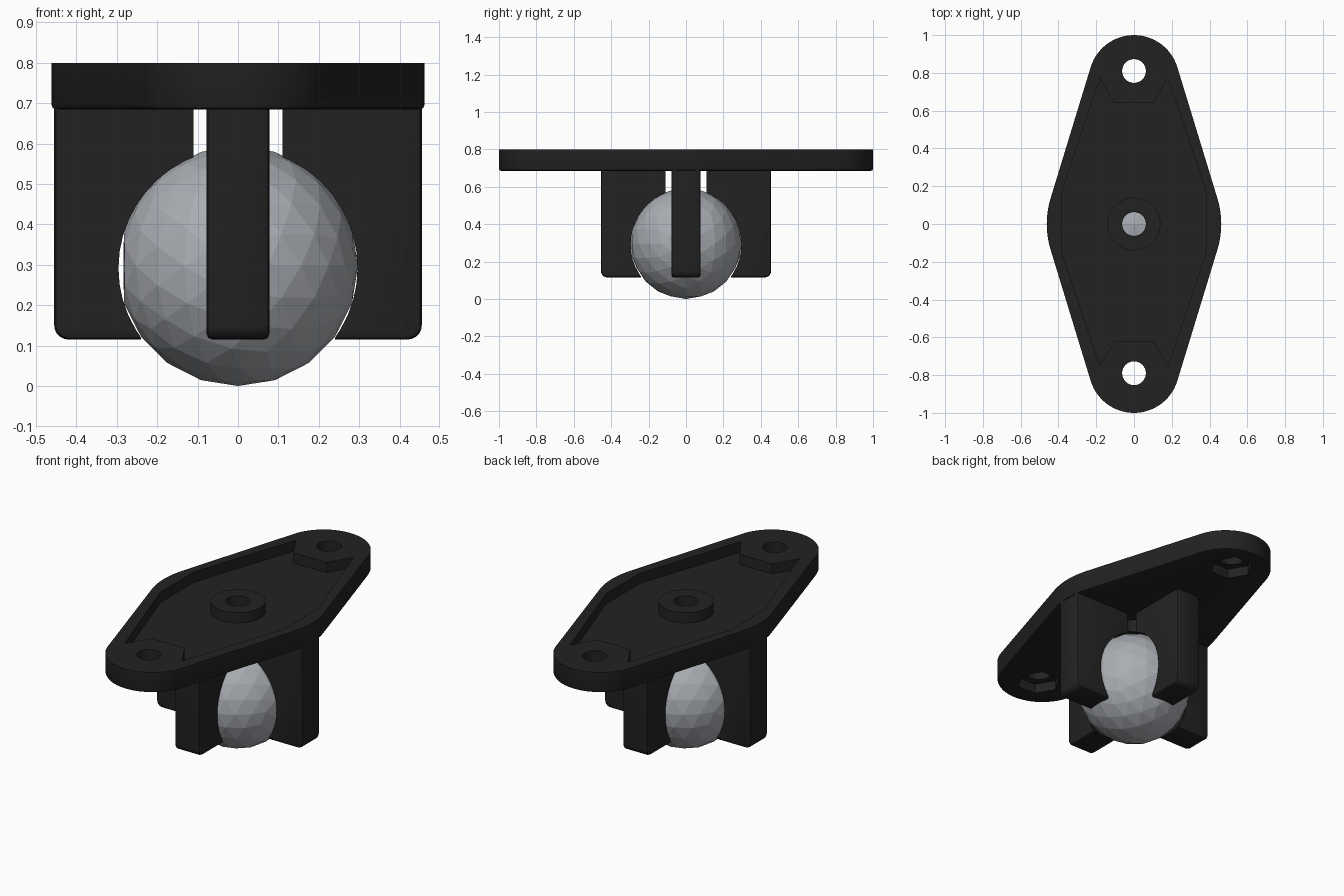
import bpy, bmesh
from math import pi, sin, cos, asin
from mathutils import Matrix, Vector

if "Cube" in bpy.data.objects:
    bpy.data.objects.remove(bpy.data.objects["Cube"], do_unlink=True)


def material(name, rgb):
    m = bpy.data.materials.new(name)
    m.use_nodes = True
    m.diffuse_color = (*rgb, 1)
    m.node_tree.nodes["Principled BSDF"].inputs["Base Color"].default_value = (*rgb, 1)
    return m


BLACK = material("black plastic", (0.016, 0.016, 0.016))
GREY = material("light grey ball", (0.40, 0.42, 0.45))


def make(name, bm, mat):
    bmesh.ops.recalc_face_normals(bm, faces=bm.faces)
    me = bpy.data.meshes.new(name)
    bm.to_mesh(me)
    bm.free()
    me.materials.append(mat)
    ob = bpy.data.objects.new(name, me)
    bpy.context.collection.objects.link(ob)
    return ob


def prism(points, z0, z1):
    bm = bmesh.new()
    base = bm.faces.new([bm.verts.new((x, y, z0)) for x, y in points])
    top = bmesh.ops.extrude_face_region(bm, geom=[base])["geom"]
    verts = [g for g in top if isinstance(g, bmesh.types.BMVert)]
    bmesh.ops.translate(bm, verts=verts, vec=(0, 0, z1 - z0))
    return bm


def ring(r, n, y=0, start=0):
    return [(r * cos(start + 2 * pi * i / n), y + r * sin(start + 2 * pi * i / n)) for i in range(n)]


def cut(ob, bm):
    """Subtract a temporary solid from ob and bake the result."""
    cutter = make("cutter", bm, BLACK)
    cutter.hide_render = True
    mod = ob.modifiers.new("cut", 'BOOLEAN')
    mod.operation, mod.solver, mod.object = 'DIFFERENCE', 'EXACT', cutter
    deps = bpy.context.evaluated_depsgraph_get()
    me = bpy.data.meshes.new_from_object(ob.evaluated_get(deps))
    ob.modifiers.clear()
    ob.data = me
    bpy.data.objects.remove(cutter, do_unlink=True)


def smooth(ob):
    bpy.ops.object.select_all(action='DESELECT')
    ob.select_set(True)
    bpy.context.view_layer.objects.active = ob
    bpy.ops.object.shade_smooth_by_angle(angle=0.5)


BOTTOM, TOP, FLOOR = 0.685, 0.80, 0.742
HOLE, SHIFT = 0.063, 0.01

# Flange outline: large middle arc blended into two small end arcs
R, r, d = 0.462, 0.24, 0.76
a = asin((R - r) / d)


def arc(radius, cy, t0, t1, n):
    return [(radius * cos(t0 + (t1 - t0) * i / n), cy + radius * sin(t0 + (t1 - t0) * i / n))
            for i in range(n + 1)]


outline = (arc(R, 0, -a, a, 10) + arc(r, d, a, pi - a, 28)
           + arc(R, 0, pi - a, pi + a, 10) + arc(r, -d, pi + a, 2 * pi - a, 28))
bm = prism(outline, BOTTOM, TOP)
rim = [e for e in bm.edges if all(v.co.z < BOTTOM + 0.001 for v in e.verts)]
bmesh.ops.bevel(bm, geom=rim, offset=0.012, segments=2, affect='EDGES', profile=0.5)
flange = make("flange_plate", bm, BLACK)

# Recess in the top, leaving hexagonal pads around the screw holes
half = [(0.385, 0.15), (0.18, 0.76), (0.102, 0.63), (-0.102, 0.63), (-0.18, 0.76), (-0.385, 0.15)]
pocket = half + [(-x, -y) for x, y in half]
cut(flange, prism([(x, y + SHIFT) for x, y in pocket], FLOOR, TOP + 0.1))

# Screw holes with hexagonal nut traps underneath, and the centre hole
for y in (0.80 + SHIFT, -0.80 + SHIFT):
    cut(flange, prism(ring(HOLE, 32, y), BOTTOM - 0.1, TOP + 0.1))
    cut(flange, prism(ring(0.115, 6, y), BOTTOM - 0.1, BOTTOM + 0.055))
cut(flange, prism(ring(HOLE, 32), BOTTOM - 0.1, TOP + 0.1))
smooth(flange)

# Collar around the centre hole
collar = make("centre_collar", prism(ring(0.14, 40), FLOOR - 0.005, TOP), BLACK)
cut(collar, prism(ring(HOLE, 32), BOTTOM - 0.1, TOP + 0.1))
smooth(collar)

# Four claws, hollowed out by a spherical socket
CENTRE = Vector((0, 0, 0.292))
IN, OUT, WIDE, LOW = 0.11, 0.455, 0.078, 0.115
for i, name in enumerate(("left", "back", "right", "front")):
    bm = bmesh.new()
    bmesh.ops.create_cube(bm, size=1)
    bmesh.ops.scale(bm, verts=bm.verts, vec=(OUT - IN, 2 * WIDE, BOTTOM + 0.005 - LOW))
    bmesh.ops.translate(bm, verts=bm.verts, vec=((IN + OUT) / 2, 0, (LOW + BOTTOM + 0.005) / 2))
    corner = [e for e in bm.edges if all(v.co.x > OUT - 0.01 and v.co.z < LOW + 0.01 for v in e.verts)]
    bmesh.ops.bevel(bm, geom=corner, offset=0.035, segments=5, affect='EDGES', profile=0.5)
    # soften the long outer edges of both side faces
    sides = [e for e in bm.edges
             if abs(e.verts[0].co.y - e.verts[1].co.y) < 0.001
             and not all(v.co.x < IN + 0.001 for v in e.verts)
             and not all(v.co.z > BOTTOM for v in e.verts)]
    bmesh.ops.bevel(bm, geom=sides, offset=0.014, segments=2, affect='EDGES', profile=0.5)
    bmesh.ops.rotate(bm, verts=bm.verts, cent=(0, 0, 0), matrix=Matrix.Rotation(i * pi / 2, 3, 'Z'))
    claw = make(name + "_claw", bm, BLACK)
    socket = bmesh.new()
    bmesh.ops.create_uvsphere(socket, u_segments=48, v_segments=24, radius=0.306,
                              matrix=Matrix.Translation(CENTRE))
    cut(claw, socket)
    smooth(claw)

# Faceted ball, slightly flattened on its right side
bm = bmesh.new()
bmesh.ops.create_icosphere(bm, subdivisions=3, radius=0.297)
bmesh.ops.rotate(bm, verts=bm.verts, cent=(0, 0, 0), matrix=Matrix.Rotation(pi / 2, 3, 'X'))
for v in bm.verts:
    v.co.x = max(v.co.x, -0.283)
low = min(v.co.z for v in bm.verts)
bmesh.ops.translate(bm, verts=bm.verts, vec=(0, 0, -low))
ball = make("ball", bm, GREY)
